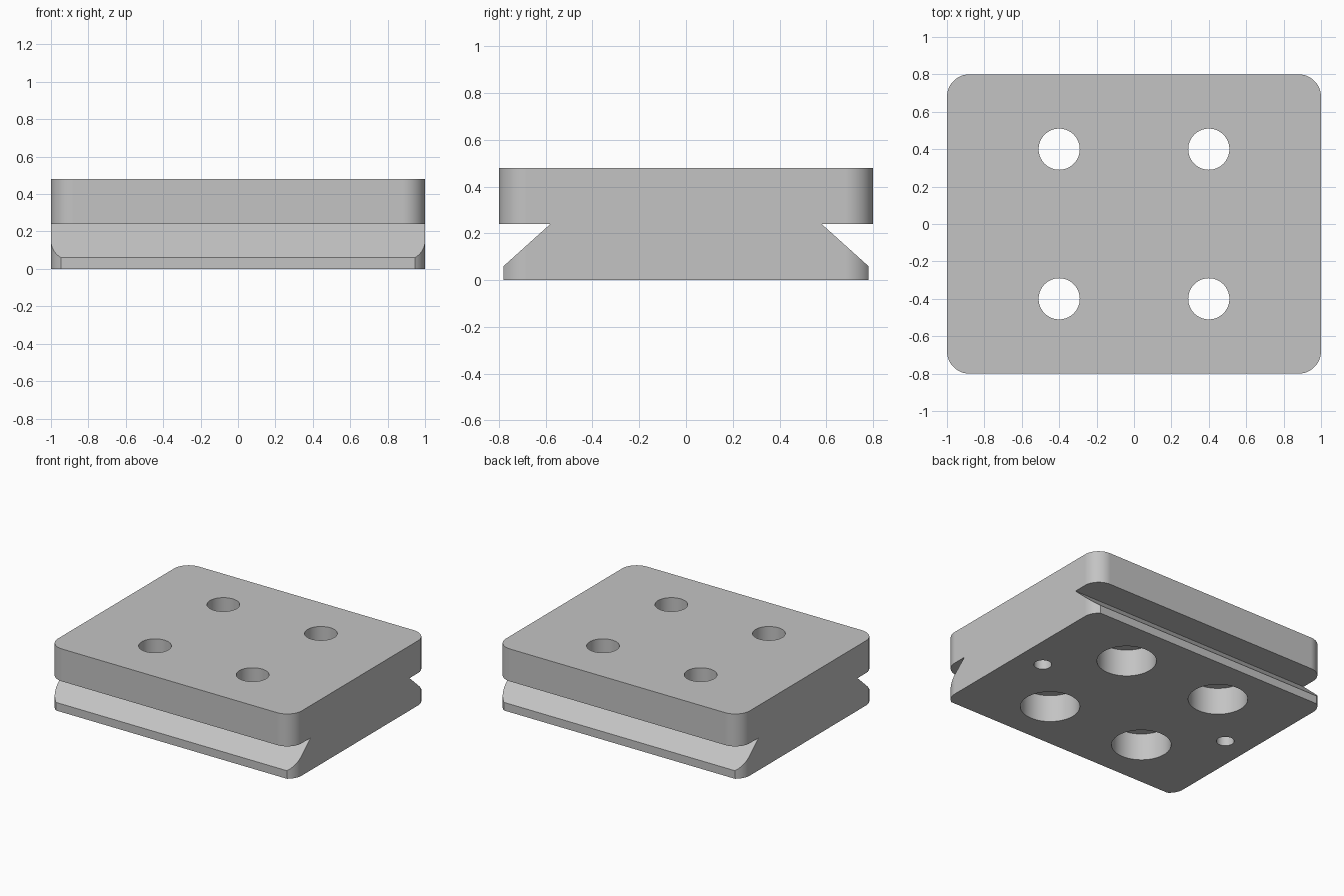
import bpy
import bmesh
from math import sin, cos, pi, radians
from mathutils import Vector

cube = bpy.data.objects.get("Cube")
if cube:
    bpy.data.objects.remove(cube, do_unlink=True)

LENGTH, WIDTH, HEIGHT = 2.0, 1.6, 0.48
CORNER = 0.12
STEPS = 16

# Plain machined grey
grey = bpy.data.materials.new("machined_grey")
grey.use_nodes = True
colour = (0.55, 0.55, 0.55, 1)
grey.diffuse_color = colour
grey.node_tree.nodes["Principled BSDF"].inputs["Base Color"].default_value = colour


def prism(name, profile, offset):
    """Extrude a closed 3D profile along an offset."""
    bm = bmesh.new()
    face = bm.faces.new([bm.verts.new(p) for p in profile])
    result = bmesh.ops.extrude_face_region(bm, geom=[face])
    moved = [v for v in result["geom"] if isinstance(v, bmesh.types.BMVert)]
    bmesh.ops.translate(bm, verts=moved, vec=Vector(offset))
    bmesh.ops.recalc_face_normals(bm, faces=bm.faces)
    mesh = bpy.data.meshes.new(name)
    bm.to_mesh(mesh)
    bm.free()
    mesh.materials.append(grey)
    obj = bpy.data.objects.new(name, mesh)
    bpy.context.collection.objects.link(obj)
    return obj


def cut(target, cutter):
    """Subtract the cutter from the target, then discard it."""
    cutter.hide_render = True
    mod = target.modifiers.new("cut", "BOOLEAN")
    mod.operation = "DIFFERENCE"
    mod.solver = "EXACT"
    mod.object = cutter
    bpy.context.view_layer.objects.active = target
    bpy.ops.object.modifier_apply(modifier=mod.name)
    bpy.data.objects.remove(cutter, do_unlink=True)


def drill(target, x, y, radius, bottom, top, sides=64):
    ring = [(x + radius * cos(2 * pi * i / sides),
             y + radius * sin(2 * pi * i / sides), bottom) for i in range(sides)]
    cut(target, prism("drill", ring, (0, 0, top - bottom)))


# Block with rounded vertical corners
outline = []
for i, (sx, sy) in enumerate([(1, 1), (-1, 1), (-1, -1), (1, -1)]):
    for k in range(STEPS + 1):
        a = (i + k / STEPS) * pi / 2
        outline.append((sx * (LENGTH / 2 - CORNER) + CORNER * cos(a),
                        sy * (WIDTH / 2 - CORNER) + CORNER * sin(a), 0))
block = prism("dovetail_plate", outline, (0, 0, HEIGHT))

# Undercut grooves along front and back
groove = [(0.58, 0.24), (0.78, 0.06), (0.78, -0.1), (1.0, -0.1), (1.0, 0.24)]
for side in (-1, 1):
    cut(block, prism("groove", [(-1.2, side * y, z) for y, z in groove], (2.4, 0, 0)))

# Bolt holes, counterbored from below
for x in (-0.4, 0.4):
    for y in (-0.4, 0.4):
        drill(block, x, y, 0.2, -0.1, 0.2)
        drill(block, x, y, 0.11, -0.1, HEIGHT + 0.1)

# Blind dowel holes in the underside
for x in (-0.8, 0.8):
    drill(block, x, 0, 0.06, -0.1, 0.24, 40)

# Smooth curves with sharp machined edges
bpy.ops.object.select_all(action="DESELECT")
block.select_set(True)
bpy.context.view_layer.objects.active = block
bpy.ops.object.shade_smooth_by_angle(angle=radians(25))
weighted = block.modifiers.new("flat_faces", "WEIGHTED_NORMAL")
weighted.keep_sharp = True
